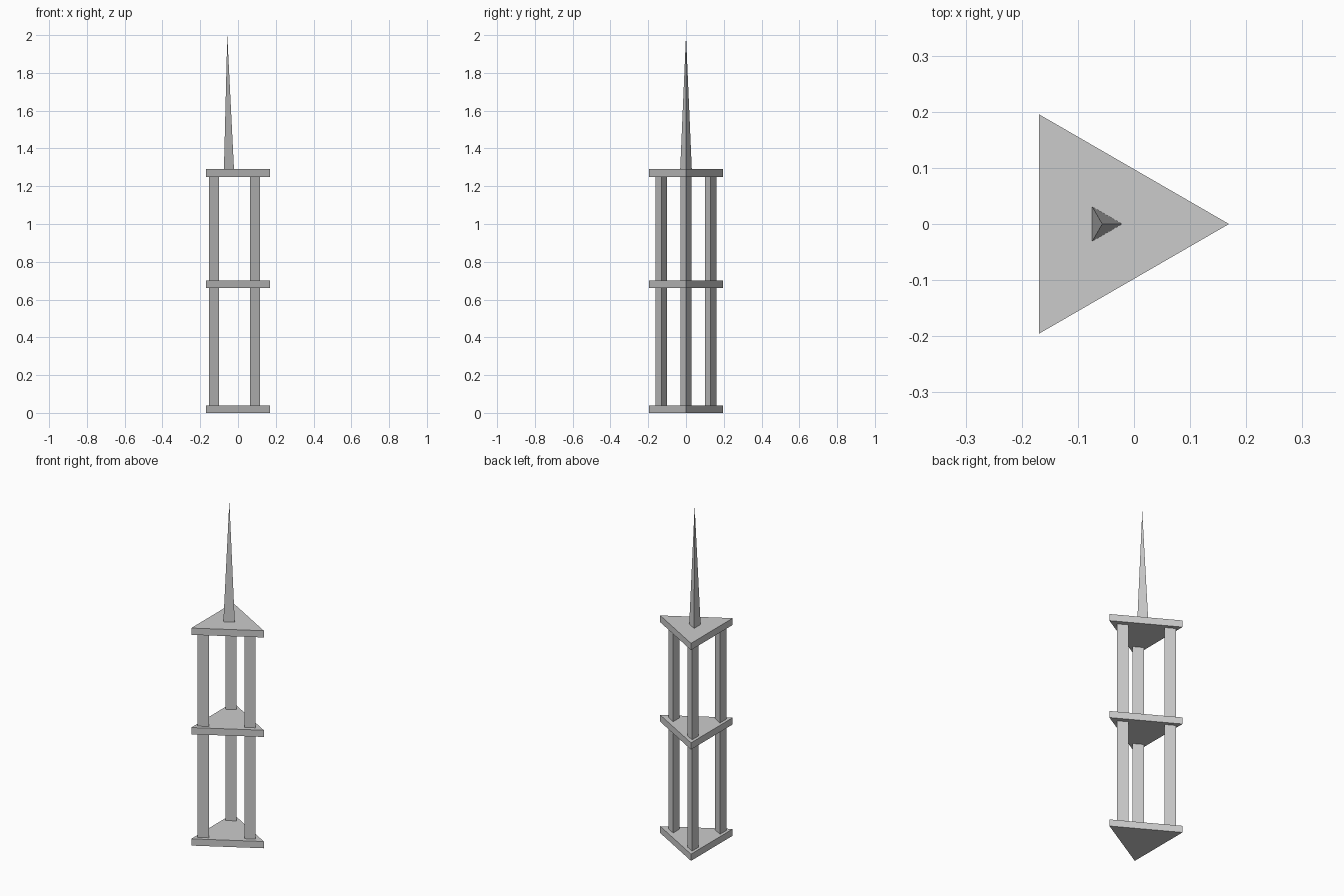
import bpy, bmesh
from math import cos, sin, pi

if "Cube" in bpy.data.objects:
    bpy.data.objects.remove(bpy.data.objects["Cube"])

CX = -0.0567  # centroid of the triangular plan


def tri_solid(name, x, y, z0, z1, r, pointed=False):
    """Three-sided prism (or spike) with one corner facing +x."""
    bm = bmesh.new()
    ring = [(x + r * cos(2 * pi * i / 3), y + r * sin(2 * pi * i / 3)) for i in range(3)]
    low = [bm.verts.new((px, py, z0)) for px, py in ring]
    bm.faces.new(low[::-1])
    if pointed:
        tip = bm.verts.new((x, y, z1))
        for i in range(3):
            bm.faces.new((low[i], low[(i + 1) % 3], tip))
    else:
        high = [bm.verts.new((px, py, z1)) for px, py in ring]
        bm.faces.new(high)
        for i in range(3):
            j = (i + 1) % 3
            bm.faces.new((low[i], low[j], high[j], high[i]))
    mesh = bpy.data.meshes.new(name)
    bm.to_mesh(mesh)
    bm.free()
    obj = bpy.data.objects.new(name, mesh)
    bpy.context.collection.objects.link(obj)
    return obj


# Three triangular floor plates
for name, z in (("base_plate", 0.0), ("middle_plate", 0.66), ("top_plate", 1.25)):
    tri_solid(name, CX, 0, z, z + 0.04, 0.226)

# Three columns running through the plates
for name, x, y in (("front_column", -0.135, -0.131),
                   ("back_column", -0.135, 0.131),
                   ("right_column", 0.081, 0)):
    tri_solid(name, x, y, 0.0, 1.27, 0.035)

# Tall spire, seated in the top plate
tri_solid("spire", CX, 0, 1.25, 2.0, 0.0375, pointed=True)
